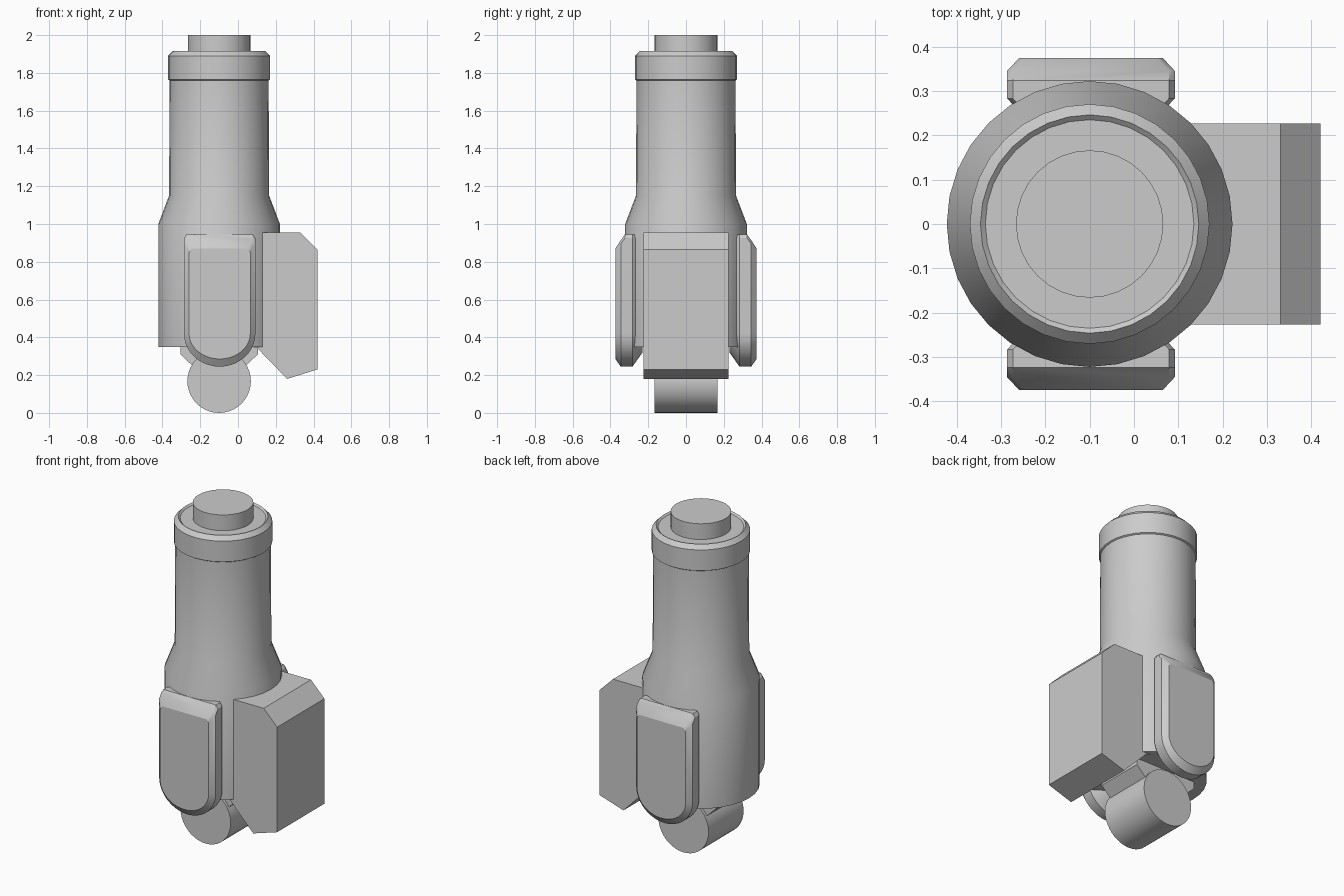
import bpy
import math
from math import sin, cos, pi

if "Cube" in bpy.data.objects:
    bpy.data.objects.remove(bpy.data.objects["Cube"])

AXIS_X = -0.1
grey = bpy.data.materials.new("plain grey")
grey.use_nodes = True
COLOUR = (0.6, 0.6, 0.6, 1)
grey.diffuse_color = COLOUR
grey.node_tree.nodes["Principled BSDF"].inputs["Base Color"].default_value = COLOUR


def loft(name, rings):
    """Skin a closed solid over rings that share one point count."""
    n = len(rings[0])
    verts = [p for ring in rings for p in ring]
    faces = [(r * n + i, r * n + (i + 1) % n, (r + 1) * n + (i + 1) % n, (r + 1) * n + i)
             for r in range(len(rings) - 1) for i in range(n)]
    faces += [tuple(range(n))[::-1], tuple(range(len(verts) - n, len(verts)))]
    mesh = bpy.data.meshes.new(name)
    mesh.from_pydata(verts, [], faces)
    mesh.materials.append(grey)
    obj = bpy.data.objects.new(name, mesh)
    bpy.context.collection.objects.link(obj)
    bpy.ops.object.select_all(action="DESELECT")
    obj.select_set(True)
    bpy.context.view_layer.objects.active = obj
    bpy.ops.object.mode_set(mode="EDIT")
    bpy.ops.mesh.select_all(action="SELECT")
    bpy.ops.mesh.normals_make_consistent(inside=False)
    bpy.ops.object.mode_set(mode="OBJECT")
    bpy.ops.object.shade_smooth_by_angle(angle=math.radians(30))
    return obj


def lathe(name, profile, sides=32):
    turns = [2 * pi * i / sides for i in range(sides)]
    return loft(name, [[(AXIS_X + r * cos(a), r * sin(a), z) for a in turns] for r, z in profile])


def prism(name, outline, half_width):
    return loft(name, [[(x, y, z) for x, z in outline] for y in (-half_width, half_width)])


# Turned body with flared base, collar and shallow dished top
lathe("body", [(0.322, 0.35), (0.322, 1.0), (0.265, 1.15), (0.262, 1.76),
               (0.27, 1.765), (0.27, 1.89), (0.246, 1.915), (0.235, 1.905)])
lathe("top_button", [(0.166, 1.85), (0.166, 2.0)])

# Side housing with cut corners
prism("side_housing", [(0.0, 0.955), (0.33, 0.955), (0.42, 0.865), (0.42, 0.23),
                       (0.26, 0.18), (0.1, 0.345), (0.0, 0.36)], 0.226)

# Roller under the body and the bracket holding it
prism("roller", [(AXIS_X + 0.168 * cos(2 * pi * i / 40), 0.168 + 0.168 * sin(2 * pi * i / 40))
                 for i in range(40)], 0.167)
prism("roller_bracket", [(-0.305, 0.38), (-0.305, 0.31), (-0.2, 0.21),
                         (0.0, 0.21), (0.105, 0.31), (0.105, 0.38)], 0.15)


# Bevelled pods with round lower ends
def pod_ring(side, y, inset, top):
    half = 0.189 - inset
    ring = [(half * cos(a), 0.42 - (0.175 - 1.5 * inset) * sin(a))
            for a in (pi * i / 20 for i in range(21))]
    ring += [(-half, top - 0.02), (-half + 0.013, top), (half - 0.013, top), (half, top - 0.02)]
    return [(AXIS_X + 0.003 + x, side * y, z) for x, z in ring]


for pod_name, side in (("front_pod", -1), ("back_pod", 1)):
    loft(pod_name, [pod_ring(side, *s) for s in (
        (0.23, 0.05, 0.94), (0.283, 0, 0.945), (0.323, 0, 0.945),
        (0.345, 0, 0.915), (0.374, 0.027, 0.87))])
